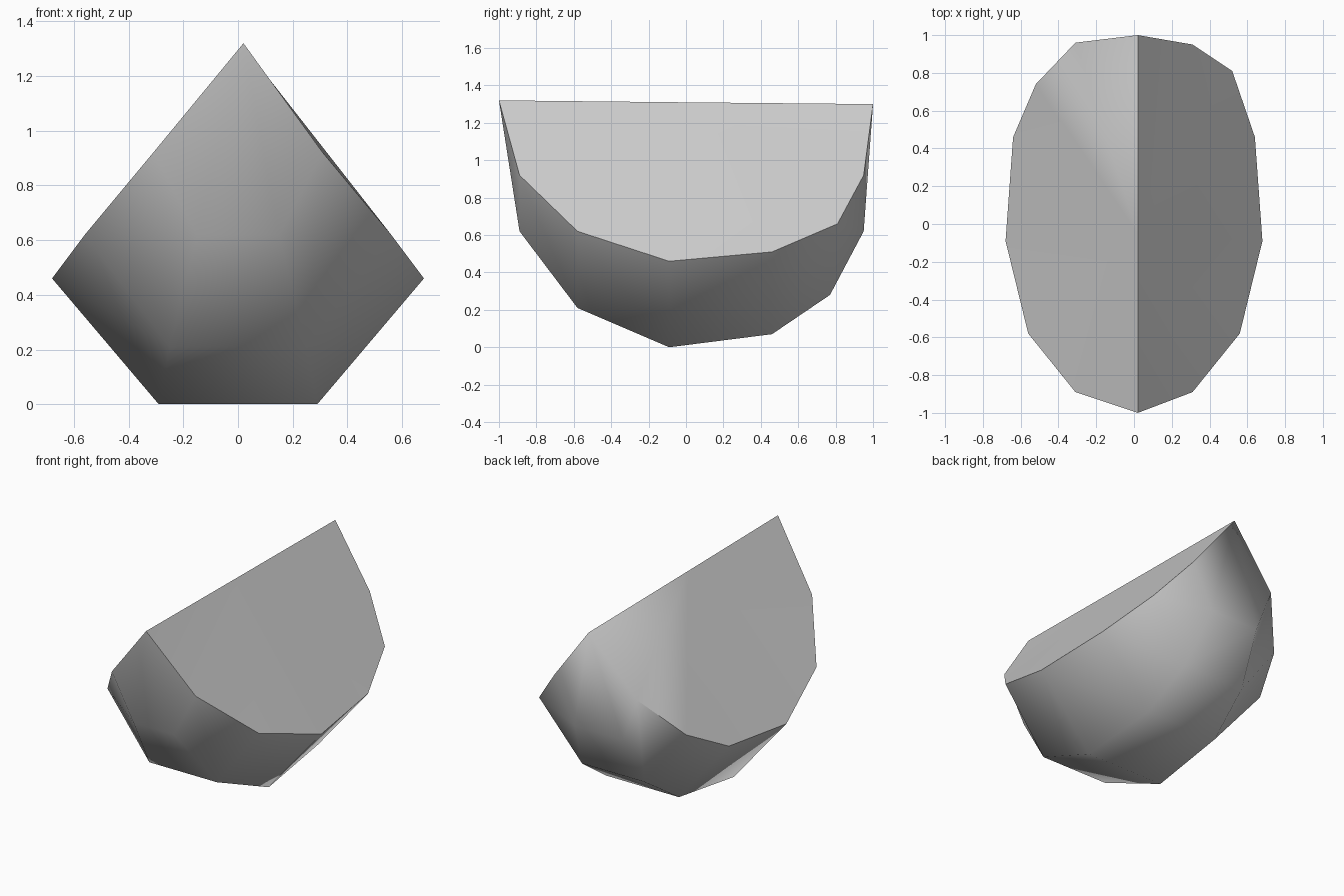
import bpy
import bmesh

cube = bpy.data.objects.get("Cube")
if cube:
    bpy.data.objects.remove(cube, do_unlink=True)

# Single plain grey for the whole wedge
grey = bpy.data.materials.new("plain_grey")
grey.use_nodes = True
colour = (0.6, 0.6, 0.6, 1)
grey.diffuse_color = colour
grey.node_tree.nodes["Principled BSDF"].inputs["Base Color"].default_value = colour

bm = bmesh.new()

# Straight top ridge, front to back
front = bm.verts.new((0.02, -1, 1.32))
middle = bm.verts.new((0.02, -0.05, 1.31))
back = bm.verts.new((0.02, 1, 1.30))

# Rim of the cut faces and lower corner lines, front to back
rim = [(0.31, -0.89, 0.92), (0.56, -0.58, 0.62), (0.68, -0.09, 0.46),
       (0.64, 0.46, 0.51), (0.52, 0.81, 0.66), (0.31, 0.95, 0.92)]
keel = [(0.15, -0.89, 0.62), (0.25, -0.58, 0.21), (0.29, -0.09, 0),
        (0.27, 0.46, 0.07), (0.23, 0.77, 0.28), (0.16, 0.95, 0.62)]


def line(points, side):
    return [front] + [bm.verts.new((side * x, y, z)) for x, y, z in points] + [back]


left_rim, left_keel = line(rim, 1), line(keel, 1)
right_keel, right_rim = line(keel, -1), line(rim, -1)
right_rim[-3].co.y = 0.74
right_rim[-2].co.y = 0.96
right_keel[-2].co.x = -0.2


def strip(a, b):
    # Skin between two lines that meet at both ends of the ridge
    for i in range(len(a) - 1):
        corners = dict.fromkeys((a[i], a[i + 1], b[i + 1], b[i]))
        bm.faces.new(list(corners))


# Rounded outer skin
strip(left_rim, left_keel)
strip(left_keel, right_keel)
strip(right_keel, right_rim)

# Two flat cut faces, fanned from the ridge
for edge_line in (left_rim, right_rim):
    for a, b in zip(edge_line, edge_line[1:]):
        bm.faces.new((middle, a, b))

bmesh.ops.recalc_face_normals(bm, faces=bm.faces[:])
for face in bm.faces:
    face.smooth = True

# Crisp ridge and rims, with one softened corner at the back
sharp = [(front, middle), (middle, back)]
sharp += list(zip(left_rim, left_rim[1:]))
sharp += list(zip(right_rim[:-1], right_rim[1:-1]))
for a, b in sharp:
    bm.edges.get((a, b)).smooth = False

mesh = bpy.data.meshes.new("wedge_segment")
bm.to_mesh(mesh)
bm.free()
mesh.materials.append(grey)
wedge = bpy.data.objects.new("wedge_segment", mesh)
bpy.context.scene.collection.objects.link(wedge)
